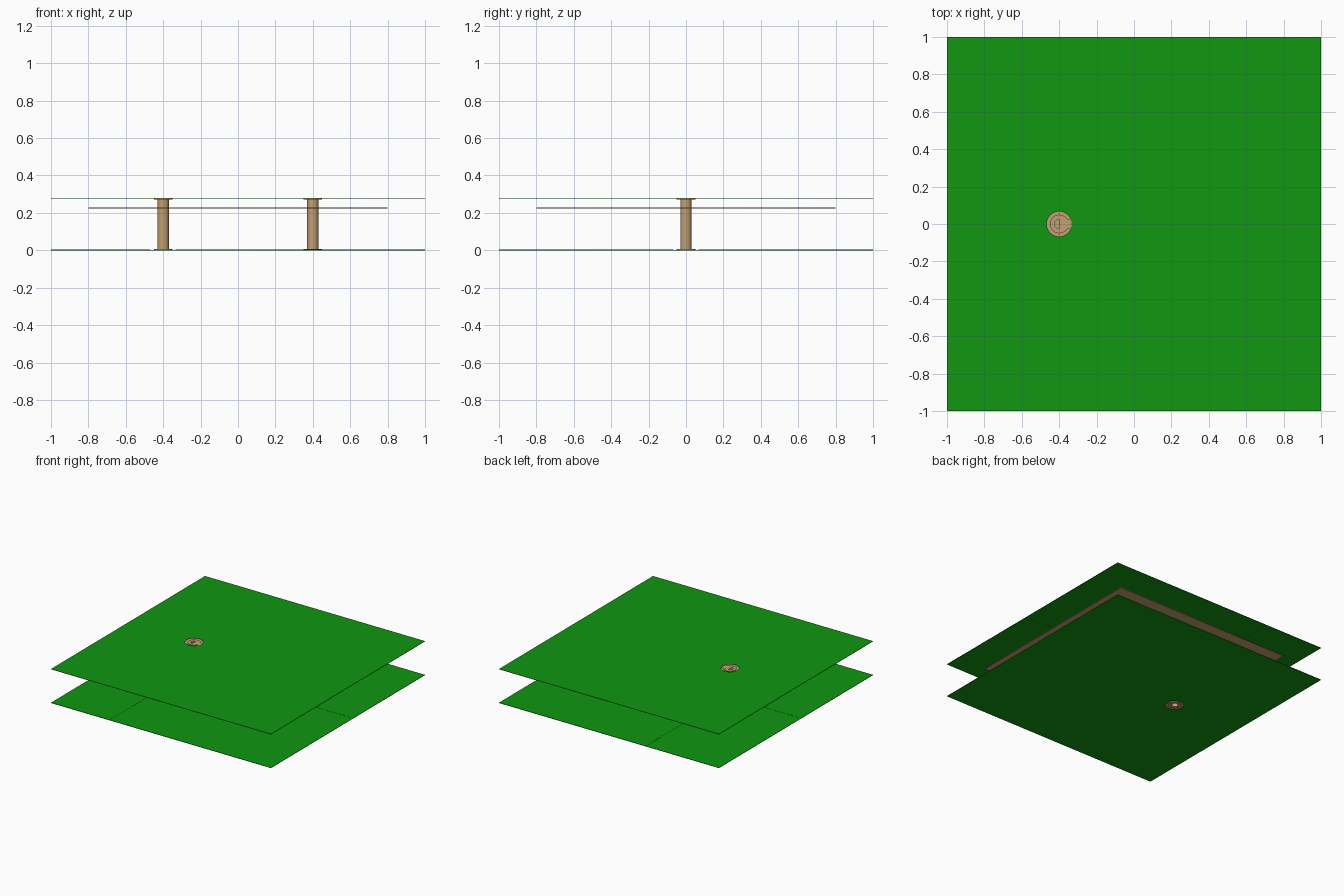
import bpy, math

if "Cube" in bpy.data.objects:
    bpy.data.objects.remove(bpy.data.objects["Cube"])

def material(name, color):
    m = bpy.data.materials.new(name)
    m.diffuse_color = color
    m.use_nodes = True
    m.node_tree.nodes["Principled BSDF"].inputs["Base Color"].default_value = m.diffuse_color
    return m

GREEN = material("green_mask", (0.005, 0.31, 0.005, 1))
COPPER = material("copper", (0.54, 0.35, 0.17, 1))

def rect(x0, x1, y0, y1):
    return [(x0, y0), (x1, y0), (x1, y1), (x0, y1)]

def circle(cx, cy, r, n=32):
    return [(cx + r * math.cos(2 * math.pi * i / n),
             cy + r * math.sin(2 * math.pi * i / n)) for i in range(n)]

def plate(name, outlines, z0, z1, mat, smooth=False):
    """Extrude flat outlines from z0 to z1; nested outlines become holes."""
    cu = bpy.data.curves.new(name, 'CURVE')
    cu.dimensions = '2D'
    cu.fill_mode = 'BOTH'
    cu.extrude = (z1 - z0) / 2
    for pts in outlines:
        sp = cu.splines.new('POLY')
        sp.points.add(len(pts) - 1)
        for p, (x, y) in zip(sp.points, pts):
            p.co = (x, y, 0, 1)
        sp.use_cyclic_u = True
    cu.materials.append(mat)
    ob = bpy.data.objects.new(name, cu)
    ob.location.z = (z0 + z1) / 2
    bpy.context.collection.objects.link(ob)
    bpy.ops.object.select_all(action='DESELECT')
    ob.select_set(True)
    bpy.context.view_layer.objects.active = ob
    bpy.ops.object.convert(target='MESH')
    if smooth:
        bpy.ops.object.shade_smooth_by_angle(angle=math.radians(35))
    return bpy.context.object

H = 0.28         # stack height
VX = 0.4         # via offset along x
OPEN = 0.067     # mask opening radius
SKIN = 0.002     # mask thickness
PAD = 0.006      # pad thickness

# Green mask sheets, each open over the left via, with raised inner corner panels
corners = [rect(x0, x1, y0, y1)
           for x0, x1 in ((-1, -VX - OPEN), (-VX + OPEN, 1))
           for y0, y1 in ((-1, -OPEN), (OPEN, 1))]
for side, z0, p0 in (("bottom", 0, SKIN), ("top", H - SKIN, H - SKIN - 0.001)):
    plate(side + "_mask", [rect(-1, 1, -1, 1), circle(-VX, 0, OPEN)],
          z0, z0 + SKIN, GREEN)
    plate(side + "_mask_panels", corners, p0, p0 + 0.001, GREEN)

# Inner copper plane
plate("inner_plane", [rect(-0.8, 0.8, -0.8, 0.8)], 0.224, 0.228, COPPER)

# Vias: hollow barrel with a ring pad at each end
for side, x in (("left", -VX), ("right", VX)):
    plate(side + "_via_barrel", [circle(x, 0, 0.03), circle(x, 0, 0.025)],
          SKIN, H - SKIN, COPPER, smooth=True)
    for end, z in (("bottom", SKIN), ("top", H - SKIN - PAD)):
        plate(f"{side}_via_{end}_pad", [circle(x, 0, 0.05), circle(x, 0, 0.025)],
              z, z + PAD, COPPER, smooth=True)

# Trace joining the two vias under the top mask
plate("top_trace", [rect(-VX, VX, -0.027, 0.027)], H - SKIN - 0.002, H - SKIN + 0.0003, COPPER)
